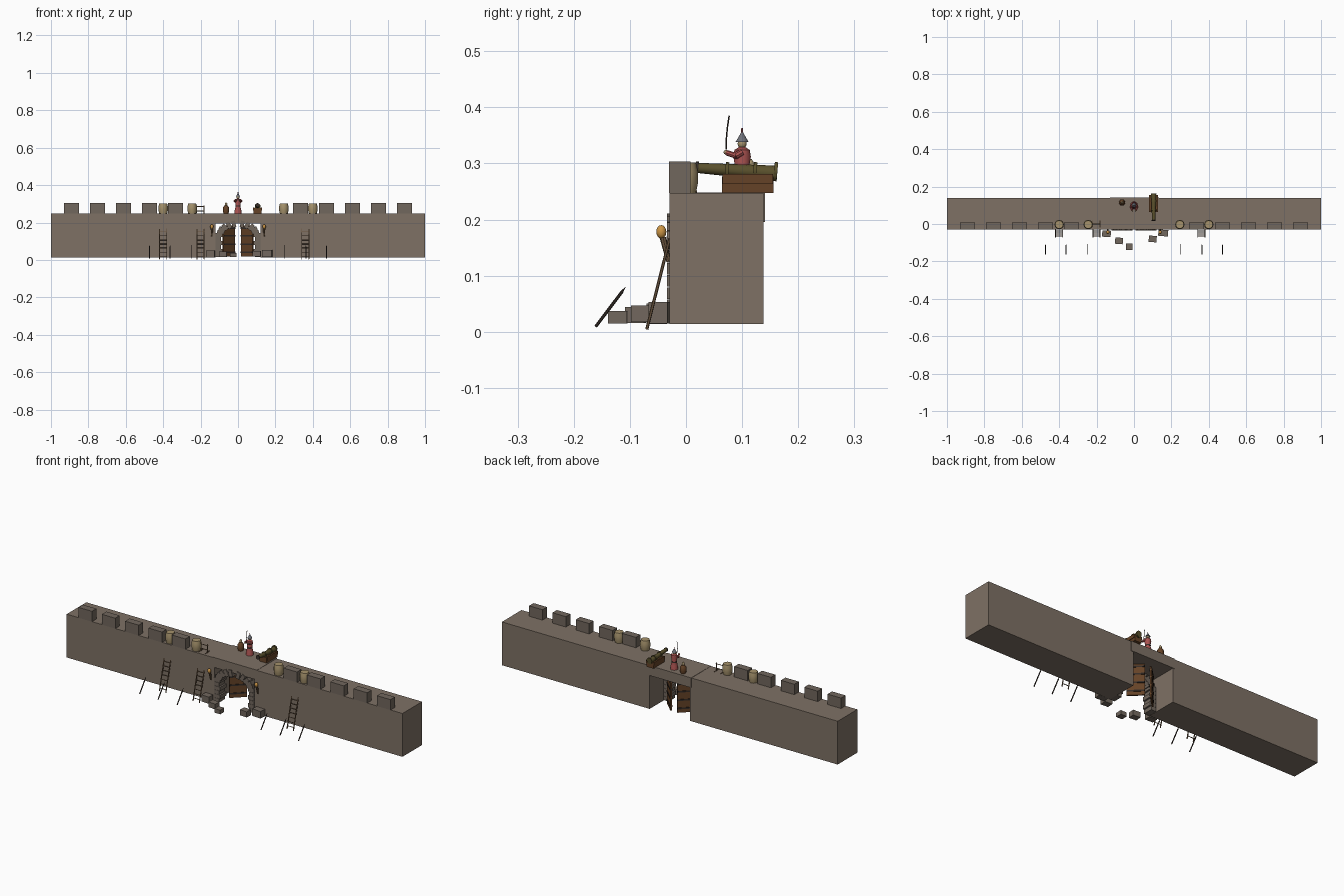
import bpy, bmesh, math, random
from mathutils import Vector, Matrix

if "Cube" in bpy.data.objects:
    bpy.data.objects.remove(bpy.data.objects["Cube"], do_unlink=True)
random.seed(4)


def material(name, r, g, b):
    m = bpy.data.materials.new(name)
    m.use_nodes = True
    m.diffuse_color = (r, g, b, 1)
    m.node_tree.nodes["Principled BSDF"].inputs["Base Color"].default_value = (r, g, b, 1)
    return m


WALL = material("warm wall stone", .21, .165, .13)
STONE = material("grey stone", .165, .135, .11)
TAN = material("pale tan", .38, .29, .15)
WOOD = material("brown wood", .13, .055, .02)
POLE = material("ladder wood", .16, .1, .055)
DARK = material("dark iron", .035, .025, .02)
OLIVE = material("olive bronze", .1, .08, .025)
RED = material("red cloth", .4, .085, .08)
STEEL = material("steel", .16, .165, .19)
FLAME = material("orange flame", .6, .3, .06)


def finish(name, bm, mat, smooth=False):
    bmesh.ops.recalc_face_normals(bm, faces=bm.faces)
    me = bpy.data.meshes.new(name)
    bm.to_mesh(me)
    bm.free()
    me.materials.append(mat)
    ob = bpy.data.objects.new(name, me)
    bpy.context.collection.objects.link(ob)
    if smooth:
        bpy.ops.object.select_all(action='DESELECT')
        ob.select_set(True)
        bpy.context.view_layer.objects.active = ob
        bpy.ops.object.shade_smooth_by_angle(angle=math.radians(40))
    return ob


def box(name, mat, centre, size, turn=0, axis='Z'):
    bm = bmesh.new()
    m = Matrix.Translation(centre) @ Matrix.Rotation(turn, 4, axis) @ Matrix.Diagonal((*size, 1))
    bmesh.ops.create_cube(bm, size=1, matrix=m)
    return finish(name, bm, mat)


def rod(name, mat, a, b, r, r2=None, sides=8):
    a, b = Vector(a), Vector(b)
    d = b - a
    m = Matrix.Translation((a + b) / 2) @ d.to_track_quat('Z', 'Y').to_matrix().to_4x4()
    bm = bmesh.new()
    bmesh.ops.create_cone(bm, cap_ends=True, segments=sides, radius1=r,
                          radius2=r if r2 is None else r2, depth=d.length, matrix=m)
    return finish(name, bm, mat, sides > 6)


def lathe(name, mat, x, y, profile, sides=14):
    bm = bmesh.new()
    rings = [[bm.verts.new((x + r * math.cos(i * math.tau / sides),
                            y + r * math.sin(i * math.tau / sides), z))
              for i in range(sides)] for r, z in profile]
    for lo, hi in zip(rings, rings[1:]):
        for i in range(sides):
            j = (i + 1) % sides
            bm.faces.new((lo[i], lo[j], hi[j], hi[i]))
    bm.faces.new(rings[0])
    bm.faces.new(rings[-1])
    return finish(name, bm, mat, True)


def ball(name, mat, centre, size):
    bm = bmesh.new()
    m = Matrix.Translation(centre) @ Matrix.Diagonal((*size, 1))
    bmesh.ops.create_uvsphere(bm, u_segments=12, v_segments=8, radius=1, matrix=m)
    return finish(name, bm, mat, True)


TOP = .247
# Wall halves and the slab over the gate
for s, side in ((-1, "right"), (1, "left")):
    box(f"{side}_wall", WALL, (s * .56, .0545, .1305), (.88, .167, .233))
    # Battlement blocks and barrels between them
    for i in range(5):
        box(f"{side}_merlon_{i}", STONE, (s * (.333 + .139 * i), -.011, .275), (.08, .038, .056))
    for x in (.245, .4):
        lathe(f"{side}_barrel", TAN, s * x, -.003,
              [(.021, TOP), (.025, .265), (.025, .285), (.021, .302)])
box("gate_lintel", WALL, (.002, .056, .222), (.262, .17, .053))

# Gate jambs, arch stones, doors and torches
for s, side in ((-1, "right"), (1, "left")):
    for i in range(6):
        w = .038 if i % 2 else .03
        box(f"{side}_jamb_block", STONE, (s * (.12 - w / 2), -.008, .026 + i * .0215),
            (w, .052, .0205))
    for i in range(5):
        a = math.radians(8 + i * 17)
        box(f"{side}_arch_stone", STONE,
            (s * .094 * math.cos(a), -.008, .142 + .05 * math.sin(a)),
            (.036, .052, .02), -s * a, 'Y')
    # Each door swings inward from its jamb
    hinge, edge = Vector((s * .08, .04, .1)), Vector((s * .018, .1, .1))
    d = edge - hinge
    mid, ang = (hinge + edge) / 2, math.atan2(d.y, d.x)
    box(f"{side}_door", WOOD, mid, (d.length, .008, .166), ang)
    for z in (.04, .085, .13, .17):
        box(f"{side}_door_band", DARK, (mid.x, mid.y, z), (d.length, .013, .008), ang)
    tx = s * .14
    rod(f"{side}_torch_bracket", DARK, (tx, -.028, .15), (tx, -.04, .158), .004)
    rod(f"{side}_torch_handle", POLE, (tx, -.031, .125), (tx, -.041, .168), .004, .006)
    ball(f"{side}_torch_flame", FLAME, (tx, -.044, .178), (.009, .009, .012))

# Leaning ladders
foot, head = Vector((0, -.07, .004)), Vector((0, -.029, .166))
for x in (-.4, -.2, .36):
    for s in (-1, 1):
        off = Vector((x + s * .019, 0, 0))
        rod("ladder_rail", POLE, foot + off, head + off, .0028, sides=6)
    for i in range(7):
        p = foot.lerp(head, (i + .7) / 7.4) + Vector((x, 0, 0))
        rod("ladder_rung", POLE, p - Vector((.019, 0, 0)), p + Vector((.019, 0, 0)), .002, sides=6)

# Low rack on the wall walk
for x in (-.22, -.182):
    rod("rack_post", POLE, (x, 0, TOP), (x, 0, .292), .002, sides=6)
    rod("rack_foot", POLE, (x, -.02, .25), (x, .02, .25), .002, sides=6)
for z in (.262, .285):
    rod("rack_bar", POLE, (-.225, 0, z), (-.178, 0, z), .002, sides=6)

# Sharpened stakes in front
for x in (-.473, -.363, -.25, .25, .363, .473):
    rod("stake", DARK, (x, -.161, .009), (x, -.115, .07), .0028, sides=6)
    rod("stake_point", DARK, (x, -.115, .07), (x, -.107, .081), .0028, 0, sides=6)

# Fallen stones
for x, y, z, w, h in ((-.147, -.052, .032, .046, .036), (-.08, -.09, .03, .042, .028),
                      (-.026, -.122, .026, .035, .022), (.1, -.08, .032, .042, .03),
                      (.156, -.048, .034, .052, .038)):
    box("fallen_stone", STONE, (x, y, z), (w, .034, h), random.uniform(-.1, .1))

# Cannon on its wooden bed
cx = .105
bm = bmesh.new()
bmesh.ops.create_cube(bm, size=1, matrix=Matrix.Translation((cx, .11, .262))
                      @ Matrix.Diagonal((.042, .092, .03, 1)))
finish("cannon_bed", bm, WOOD)
rod("cannon_barrel", OLIVE, (cx, .162, .282), (cx, .02, .292), .014, .009, 14)
rod("cannon_muzzle", DARK, (cx, .022, .292), (cx, .017, .2925), .011, sides=14)
for y in (.07, .12, .157):
    rod("cannon_ring", OLIVE, (cx, y, .287), (cx, y + .006, .2865), .0155, sides=14)
for s in (-1, 1):
    box("bed_cheek", WOOD, (cx + s * .02, .11, .272), (.008, .09, .018))

# Keg with a small lid
lathe("keg", WOOD, -.064, .115, [(.013, TOP), (.017, .262), (.016, .28), (.008, .292)], 10)
lathe("keg_spout", TAN, -.064, .115, [(.006, .292), (.007, .3), (.002, .308)], 10)

# Guard: robe, arms, head, helmet and curved sword
gy = .1
lathe("guard_robe", RED, 0, gy,
      [(.02, TOP), (.017, .27), (.012, .288), (.016, .312), (.014, .324), (.006, .329)])
lathe("guard_belt", DARK, 0, gy, [(.014, .285), (.014, .29)])
for s in (-1, 1):
    rod("guard_upper_arm", RED, (s * .014, gy, .32), (s * .018, .088, .313), .006)
    rod("guard_forearm", RED, (s * .018, .09, .313), (s * .009, .073, .319), .005)
    ball("guard_hand", TAN, (s * .008, .071, .32), (.004, .004, .004))
ball("guard_head", TAN, (0, gy, .335), (.008, .008, .009))
lathe("guard_helmet", STEEL, 0, gy, [(.012, .338), (.009, .343), (.002, .355)])
rod("guard_plume", RED, (0, gy, .353), (0, gy, .363), .002, .0015)
blade = [(0, .072, .325), (0, .072, .345), (0, .074, .366), (0, .077, .385)]
for a, b in zip(blade, blade[1:]):
    rod("sword_blade", DARK, a, b, .0013, sides=6)
